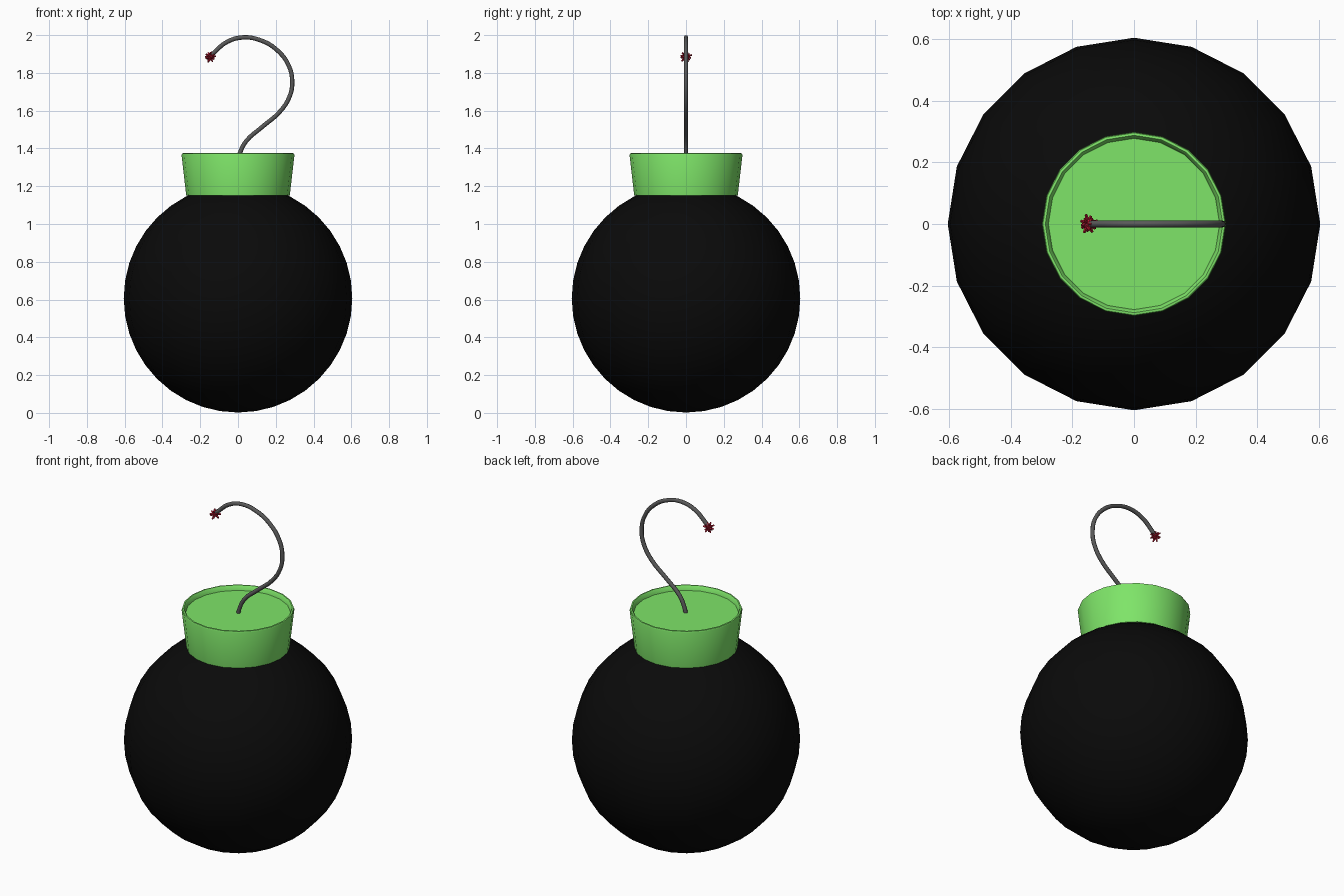
import bpy, bmesh, math, random
from mathutils import Vector, Matrix

if "Cube" in bpy.data.objects:
    bpy.data.objects.remove(bpy.data.objects["Cube"])

random.seed(4)


def material(name, rgb):
    m = bpy.data.materials.new(name)
    m.diffuse_color = (*rgb, 1)
    m.use_nodes = True
    m.node_tree.nodes["Principled BSDF"].inputs["Base Color"].default_value = m.diffuse_color
    return m


def make_object(name, bm, mat, smooth_angle=None):
    bmesh.ops.recalc_face_normals(bm, faces=bm.faces)
    me = bpy.data.meshes.new(name)
    bm.to_mesh(me)
    bm.free()
    ob = bpy.data.objects.new(name, me)
    bpy.context.collection.objects.link(ob)
    me.materials.append(mat)
    if smooth_angle:
        bpy.ops.object.select_all(action='DESELECT')
        ob.select_set(True)
        bpy.context.view_layer.objects.active = ob
        bpy.ops.object.shade_smooth_by_angle(angle=math.radians(smooth_angle))
    return ob


black = material("black", (0.003, 0.003, 0.003))
green = material("green", (0.21, 0.78, 0.14))
grey = material("fuse_grey", (0.1, 0.1, 0.1))
red = material("red", (0.45, 0.01, 0.03))

# Round body
bm = bmesh.new()
bmesh.ops.create_uvsphere(bm, u_segments=20, v_segments=20, radius=0.605,
                          matrix=Matrix.Translation((0, 0, 0.607)))
make_object("body", bm, black, 40)

# Flared collar with a rounded rim and a shallow recessed top
bm = bmesh.new()
profile = [(0, 1.15), (0.274, 1.15), (0.299, 1.366), (0.296, 1.374),
           (0.288, 1.375), (0.283, 1.369), (0.278, 1.348), (0, 1.348)]
verts = [bm.verts.new((r, 0, z)) for r, z in profile]
edges = [bm.edges.new(p) for p in zip(verts, verts[1:])]
bmesh.ops.spin(bm, geom=verts + edges, cent=(0, 0, 0), axis=(0, 0, 1),
               angle=math.tau, steps=20)
bmesh.ops.remove_doubles(bm, verts=bm.verts, dist=0.0005)
make_object("collar", bm, green, 35)

# Curled fuse: an eight-sided tube swept along a smooth path
path = [(0.0, 1.335), (0.01, 1.375), (0.042, 1.437), (0.127, 1.513),
        (0.222, 1.595), (0.272, 1.672), (0.287, 1.75), (0.268, 1.84),
        (0.202, 1.925), (0.118, 1.973), (0.028, 1.988), (-0.058, 1.964),
        (-0.122, 1.912), (-0.145, 1.888)]
curve = bpy.data.curves.new("fuse_path", 'CURVE')
curve.dimensions = '3D'
curve.bevel_depth = 0.0115
curve.bevel_resolution = 2
curve.resolution_u = 4
curve.use_fill_caps = True
spline = curve.splines.new('BEZIER')
spline.bezier_points.add(len(path) - 1)
for p, (x, z) in zip(spline.bezier_points, path):
    p.co = (x, 0, z)
    p.handle_left_type = p.handle_right_type = 'AUTO'
fuse = bpy.data.objects.new("fuse", curve)
bpy.context.collection.objects.link(fuse)
curve.materials.append(grey)
bpy.ops.object.select_all(action='DESELECT')
fuse.select_set(True)
bpy.context.view_layer.objects.active = fuse
bpy.ops.object.convert(target='MESH')
bpy.ops.object.shade_smooth_by_angle(angle=math.radians(50))

# Spark: a small core with stubby spikes pointing all around
bm = bmesh.new()
tip = Matrix.Translation((-0.148, 0, 1.886))
bmesh.ops.create_icosphere(bm, subdivisions=1, radius=0.019, matrix=tip)
count = 18
for i in range(count):
    h = 1 - 2 * (i + 0.5) / count
    a = i * 2.39996
    s = math.sqrt(1 - h * h)
    d = Vector((s * math.cos(a), s * math.sin(a), h))
    length = random.uniform(0.026, 0.034)
    m = tip @ d.to_track_quat('Z', 'Y').to_matrix().to_4x4()
    bmesh.ops.create_cone(bm, cap_ends=True, segments=4, radius1=0.009, radius2=0.004,
                          depth=length, matrix=m @ Matrix.Translation((0, 0, length / 2)))
make_object("spark", bm, red)
